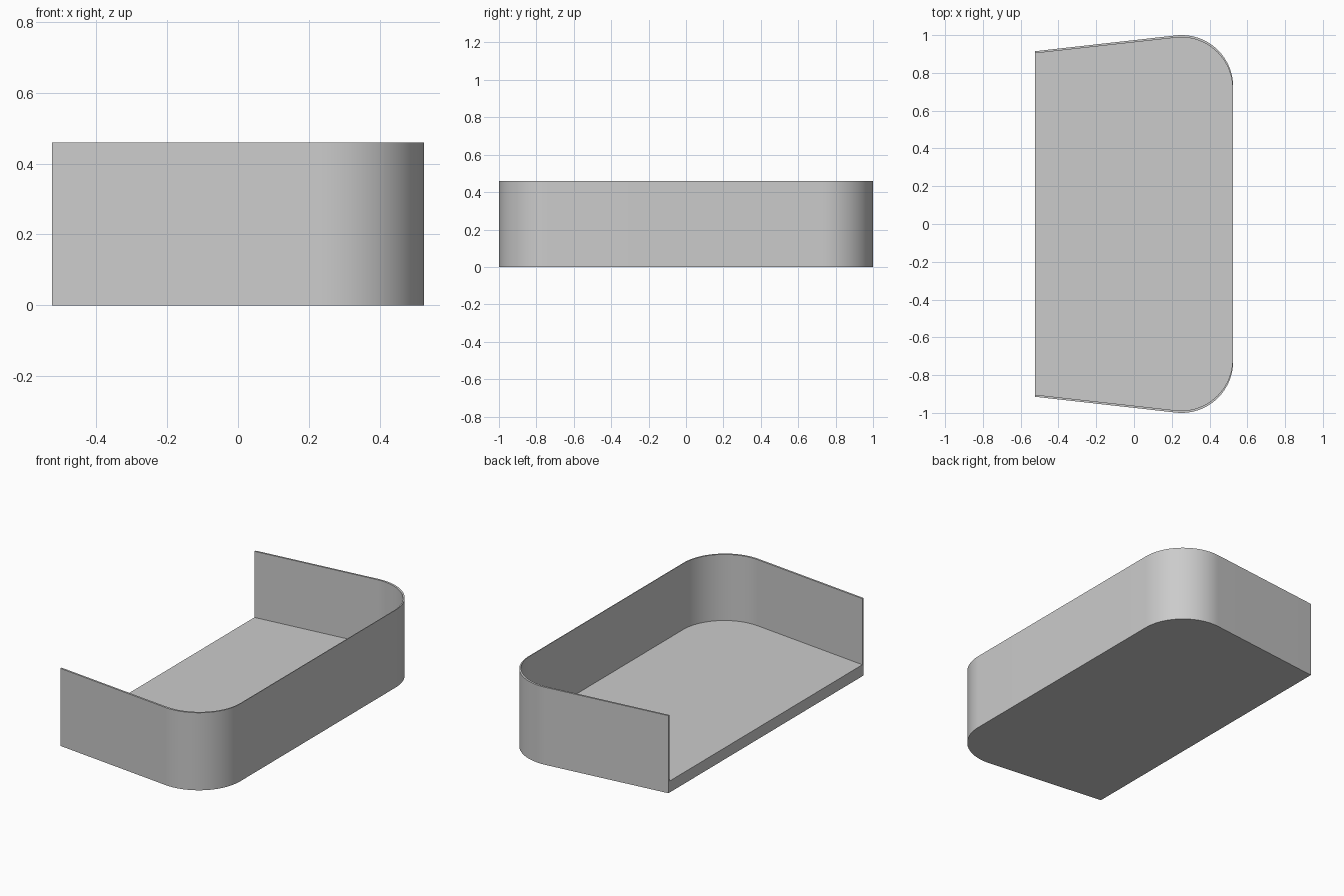
import bpy, bmesh
from math import cos, sin, radians

default = bpy.data.objects.get("Cube")
if default:
    bpy.data.objects.remove(default, do_unlink=True)

HEIGHT, FLOOR = 0.46, 0.068
OPEN_X = -0.525
CORNER_X, CORNER_Y, RADIUS = 0.252, 0.727, 0.273
FLARE = 6.4          # degrees by which the side walls splay
STEPS = 32


def outline():
    """Plan outline from the rear open end, round both corners, to the front one."""
    half = []
    for i in range(STEPS + 1):
        a = radians((90 + FLARE) * (1 - i / STEPS))
        half.append((CORNER_X + RADIUS * cos(a), CORNER_Y + RADIUS * sin(a)))
    x, y = half[0]
    end_y = y - (x - OPEN_X) * sin(radians(FLARE)) / cos(radians(FLARE))
    half.insert(0, (OPEN_X, end_y))
    return half + [(px, -py) for px, py in reversed(half)]


outer = outline()
# Inner outline: thin at the long wall, thicker at the side walls
inner = [(OPEN_X + (x - OPEN_X) * 0.996, y * 0.988) for x, y in outer]

bm = bmesh.new()


def ring(points, z):
    return [bm.verts.new((x, y, z)) for x, y in points]


def strip(a, b):
    for i in range(len(a) - 1):
        bm.faces.new((a[i], a[i + 1], b[i + 1], b[i]))


base, rim_out = ring(outer, 0), ring(outer, HEIGHT)
deck, rim_in = ring(inner, FLOOR), ring(inner, HEIGHT)

# Outer wall, rim and inner wall
strip(base, rim_out)
strip(rim_out, rim_in)
strip(rim_in, deck)
# Underside, floor and the U-shaped open end
bm.faces.new(base)
bm.faces.new(deck)
bm.faces.new((base[0], rim_out[0], rim_in[0], deck[0],
              deck[-1], rim_in[-1], rim_out[-1], base[-1]))
bmesh.ops.recalc_face_normals(bm, faces=bm.faces[:])

mesh = bpy.data.meshes.new("open_tray")
bm.to_mesh(mesh)
bm.free()
tray = bpy.data.objects.new("open_tray", mesh)
bpy.context.collection.objects.link(tray)

# Plain grey material
grey = bpy.data.materials.new("light_grey")
grey.use_nodes = True
color = (0.6, 0.6, 0.6, 1)
grey.diffuse_color = color
grey.node_tree.nodes["Principled BSDF"].inputs["Base Color"].default_value = color
mesh.materials.append(grey)

# Smooth corners, sharp edges
bpy.ops.object.select_all(action="DESELECT")
tray.select_set(True)
bpy.context.view_layer.objects.active = tray
bpy.ops.object.shade_smooth_by_angle(angle=radians(30))
